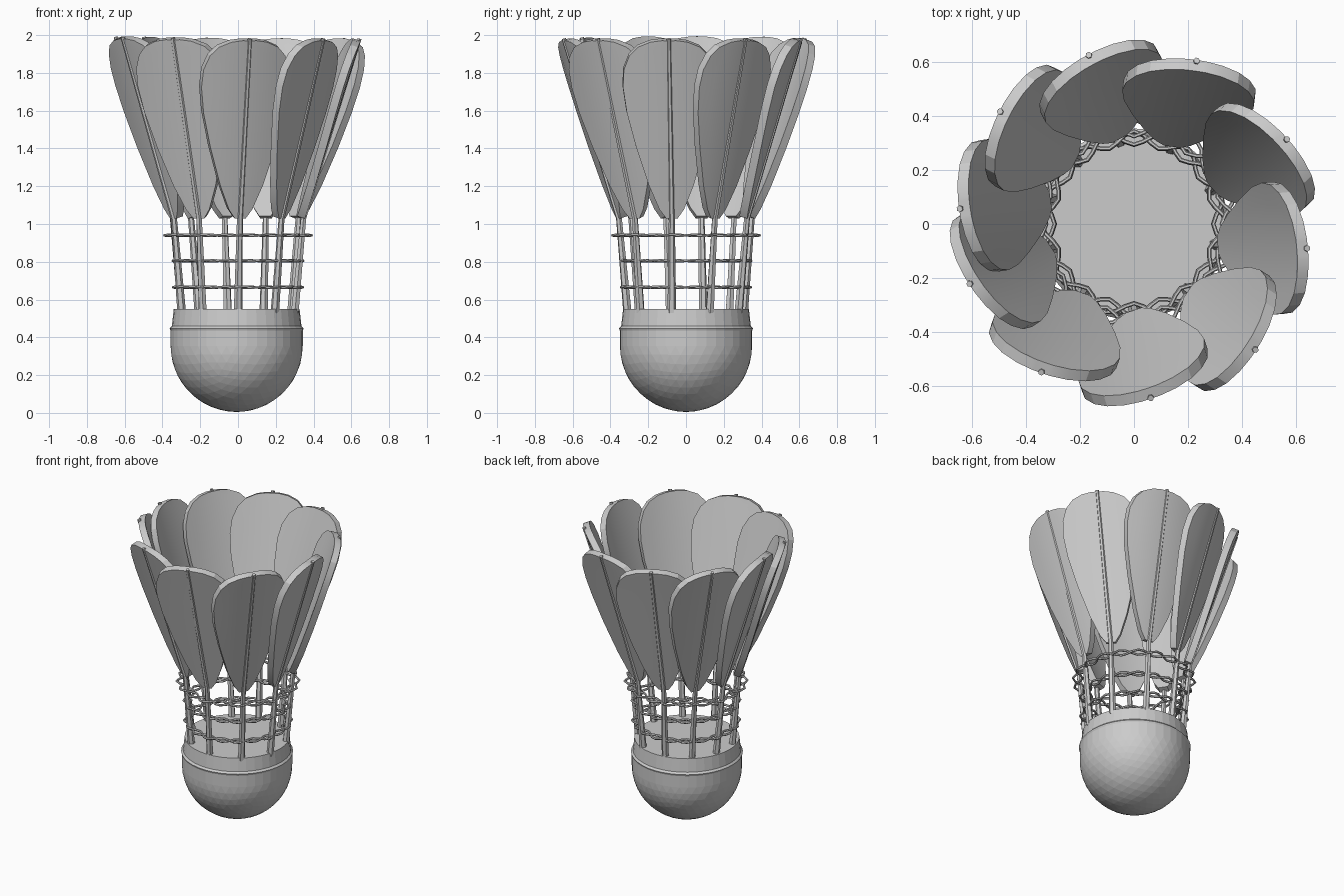
import bpy, bmesh
from math import sin, cos, radians, pi
from mathutils import Vector

cube = bpy.data.objects.get("Cube")
if cube:
    bpy.data.objects.remove(cube, do_unlink=True)

grey = bpy.data.materials.new("light_grey")
grey.use_nodes = True
grey.diffuse_color = (0.6, 0.6, 0.6, 1)
grey.node_tree.nodes["Principled BSDF"].inputs["Base Color"].default_value = (0.6, 0.6, 0.6, 1)

# Direction of each feather around the skirt, in degrees: at its foot and at its tip
FEATHERS = [(-90, -84.5), (-51, -46), (-14, -8), (24, 29), (64, 69),
            (100, 105), (132, 140), (163, 175), (196, 200), (233, 238)]


def polar(radius, degrees, z):
    a = radians(degrees)
    return Vector((radius * cos(a), radius * sin(a), z))


def mesh_object(name, bm):
    bmesh.ops.recalc_face_normals(bm, faces=bm.faces)
    mesh = bpy.data.meshes.new(name)
    bm.to_mesh(mesh)
    bm.free()
    mesh.materials.append(grey)
    obj = bpy.data.objects.new(name, mesh)
    bpy.context.collection.objects.link(obj)
    return obj


def select_only(obj):
    bpy.ops.object.select_all(action="DESELECT")
    obj.select_set(True)
    bpy.context.view_layer.objects.active = obj


def tube(name, points, radii, closed=False):
    curve = bpy.data.curves.new(name, "CURVE")
    curve.dimensions = "3D"
    curve.bevel_depth = 1
    curve.bevel_resolution = 1
    curve.use_fill_caps = True
    spline = curve.splines.new("POLY")
    spline.points.add(len(points) - 1)
    for p, co, r in zip(spline.points, points, radii):
        p.co = (*co, 1)
        p.radius = r
    spline.use_cyclic_u = closed
    curve.materials.append(grey)
    obj = bpy.data.objects.new(name, curve)
    bpy.context.collection.objects.link(obj)
    select_only(obj)
    bpy.ops.object.convert(target="MESH")
    bpy.ops.object.shade_smooth_by_angle(angle=radians(40))


def cork():
    # Faceted half ball, with its open edge drawn up into the rim and collar
    bm = bmesh.new()
    bmesh.ops.create_icosphere(bm, subdivisions=4, radius=0.35)
    bmesh.ops.bisect_plane(bm, geom=bm.verts[:] + bm.edges[:] + bm.faces[:], dist=1e-5,
                           plane_co=(0, 0, 0), plane_no=(0, 0, 1), clear_outer=True)
    bmesh.ops.translate(bm, verts=bm.verts, vec=(0, 0, 0.355))
    edges = [e for e in bm.edges if e.is_boundary]
    for radius, z in [(0.35, 0.435), (0.355, 0.448), (0.343, 0.46), (0.333, 0.55)]:
        new = bmesh.ops.extrude_edge_only(bm, edges=edges)["geom"]
        edges = [g for g in new if isinstance(g, bmesh.types.BMEdge)]
        for v in [g for g in new if isinstance(g, bmesh.types.BMVert)]:
            flat = Vector((v.co.x, v.co.y, 0)).normalized() * radius
            v.co = (flat.x, flat.y, z)
    bmesh.ops.holes_fill(bm, edges=edges, sides=0)
    bmesh.ops.translate(bm, verts=bm.verts, vec=(-0.007, 0, 0))
    mesh_object("cork_base", bm)


# Half-width of a feather blade at fractions of its length
OUTLINE = [(0, 0.03), (0.05, 0.065), (0.18, 0.118), (0.39, 0.182), (0.58, 0.228),
           (0.72, 0.246), (0.82, 0.24), (0.9, 0.21), (0.95, 0.165), (0.98, 0.1), (0.99, 0.04)]
ACROSS = [-1, -0.67, -0.33, 0, 0.33, 0.67, 1]
OUTER, INNER, CUP = 0.005, -0.038, 0.5


def feather(index, foot_angle, tip_angle):
    top = 1.981 + 0.01 * max(0, -cos(radians(tip_angle)))
    foot = polar(0.31, foot_angle, 0.53)
    bend = polar(0.355, foot_angle + 0.3 * (tip_angle - foot_angle), 1.03)
    tip = polar(0.65, tip_angle, top)
    # Quill: thick below the blade, thin along its outer face
    tube(f"quill_{index}", [foot, bend, tip], [0.023, 0.016, 0.012])
    # Blade: cupped leaf plate, turned a little so neighbours overlap
    axis = tip - bend
    side = polar(1, tip_angle + 90 + 13, 0)
    normal = side.cross(axis).normalized()
    bm = bmesh.new()
    rows = []
    for t, width in OUTLINE:
        section = [(s, OUTER) for s in ACROSS] + [(s, INNER) for s in reversed(ACROSS)]
        rows.append([bm.verts.new(bend + axis * t + side * (s * width)
                                  + normal * (depth - CUP * (s * width) ** 2))
                     for s, depth in section])
    for low, high in zip(rows, rows[1:]):
        for i in range(len(low)):
            bm.faces.new((low[i - 1], low[i], high[i], high[i - 1]))
    bm.faces.new(rows[0])
    bm.faces.new(rows[-1])
    select_only(mesh_object(f"feather_blade_{index}", bm))
    bpy.ops.object.shade_smooth_by_angle(angle=radians(20))


def thread_ring(name, z, radius, swing):
    # Two strands zigzagging past each other around the quills
    steps = 60
    for strand, sign in (("a", 1), ("b", -1)):
        pts = []
        for i in range(steps):
            a = 2 * pi * i / steps
            r = radius + sign * swing * cos(10 * a)
            pts.append(Vector((r * cos(a), r * sin(a), z + 0.003 * sign * sin(10 * a))))
        tube(f"{name}_{strand}", pts, [0.0075] * steps, closed=True)


cork()
for i, (foot_angle, tip_angle) in enumerate(FEATHERS):
    feather(i + 1, foot_angle, tip_angle)
thread_ring("lower_thread", 0.665, 0.318, 0.025)
thread_ring("middle_thread", 0.805, 0.32, 0.025)
thread_ring("upper_thread", 0.94, 0.357, 0.032)
